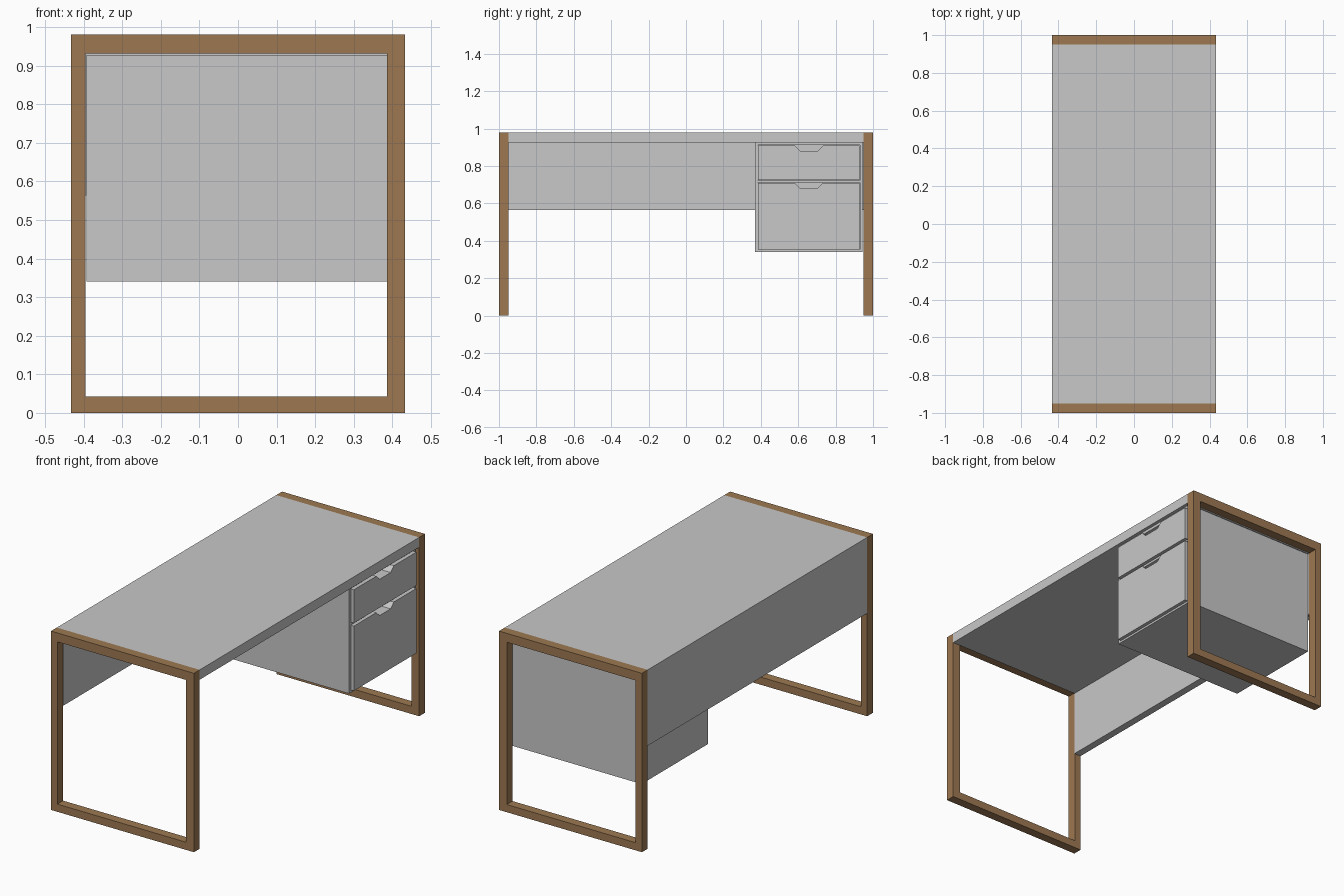
import bpy, bmesh

if "Cube" in bpy.data.objects:
    bpy.data.objects.remove(bpy.data.objects["Cube"])


def material(name, color):
    m = bpy.data.materials.new(name)
    m.diffuse_color = (*color, 1)
    m.use_nodes = True
    m.node_tree.nodes["Principled BSDF"].inputs["Base Color"].default_value = m.diffuse_color
    return m


GREY = material("grey_panel", (0.58, 0.58, 0.58))
WOOD = material("brown_wood", (0.34, 0.19, 0.085))


def add_object(name, bm, mat):
    bmesh.ops.recalc_face_normals(bm, faces=bm.faces)
    me = bpy.data.meshes.new(name)
    bm.to_mesh(me)
    bm.free()
    me.materials.append(mat)
    ob = bpy.data.objects.new(name, me)
    bpy.context.collection.objects.link(ob)
    return ob


def box(name, x, y, z, mat):
    bm = bmesh.new()
    bmesh.ops.create_cube(bm, size=1)
    for v in bm.verts:
        v.co = [a + (b - a) * (c + 0.5) for (a, b), c in zip((x, y, z), v.co)]
    return add_object(name, bm, mat)


def leg_frame(name, y0, y1):
    # closed rectangular ring: outer and inner loop on both sides
    outer = [(-0.433, 0), (0.433, 0), (0.433, 0.98), (-0.433, 0.98)]
    inner = [(-0.395, 0.042), (0.386, 0.042), (0.386, 0.931), (-0.395, 0.931)]
    bm = bmesh.new()
    loops = [[bm.verts.new((x, y, z)) for x, z in pts]
             for pts, y in ((outer, y0), (inner, y0), (inner, y1), (outer, y1))]
    for k in range(4):
        a, b = loops[k], loops[(k + 1) % 4]
        for i in range(4):
            j = (i + 1) % 4
            bm.faces.new((a[i], a[j], b[j], b[i]))
    return add_object(name, bm, WOOD)


def drawer(name, z0, z1, y0=0.386, y1=0.927, front=0.432, depth=0.10):
    # front profile with a tapered finger notch in the top edge
    c, n = (y0 + y1) / 2, z1 - 0.027
    pts = [(y0, z0), (y1, z0), (y1, z1), (c + 0.075, z1), (c + 0.048, n),
           (c - 0.048, n), (c - 0.075, z1), (y0, z1)]
    bm = bmesh.new()
    face = bm.faces.new([bm.verts.new((front, y, z)) for y, z in pts])
    ext = bmesh.ops.extrude_face_region(bm, geom=[face])
    moved = [g for g in ext["geom"] if isinstance(g, bmesh.types.BMVert)]
    bmesh.ops.translate(bm, verts=moved, vec=(-depth, 0, 0))
    bm.faces.ensure_lookup_table()
    if not face.is_valid or len([f for f in bm.faces if len(f.verts) == 8]) < 2:
        bm.faces.new([v for v in bm.verts if v not in moved])
    return add_object(name, bm, GREY)


# wooden end frames
leg_frame("front_leg_frame", -1.0, -0.95)
leg_frame("back_leg_frame", 0.95, 1.0)

# top and modesty panel
box("desktop", (-0.433, 0.433), (-0.95, 0.95), (0.926, 0.98), GREY)
box("modesty_panel", (-0.433, -0.392), (-0.95, 0.95), (0.564, 0.926), GREY)

# drawer pedestal carcass
X0, X1, Y0, Y1, Z0, Z1, T = -0.392, 0.415, 0.369, 0.944, 0.341, 0.926, 0.015
box("pedestal_inner_side", (X0, X1), (Y0, Y0 + T), (Z0, Z1), GREY)
box("pedestal_outer_side", (X0, X1), (Y1 - T, Y1), (Z0, Z1), GREY)
inside = (Y0 + T, Y1 - T)
box("pedestal_bottom", (X0, X1), inside, (Z0, Z0 + 0.011), GREY)
box("pedestal_top", (X0, X1), inside, (Z1 - T, Z1), GREY)
box("pedestal_divider", (X0, X1), inside, (0.711, 0.723), GREY)
box("pedestal_back", (X0, X0 + T), inside, (Z0 + 0.011, Z1 - T), GREY)

# drawers
drawer("upper_drawer", 0.725, 0.908)
drawer("lower_drawer", 0.354, 0.709)
